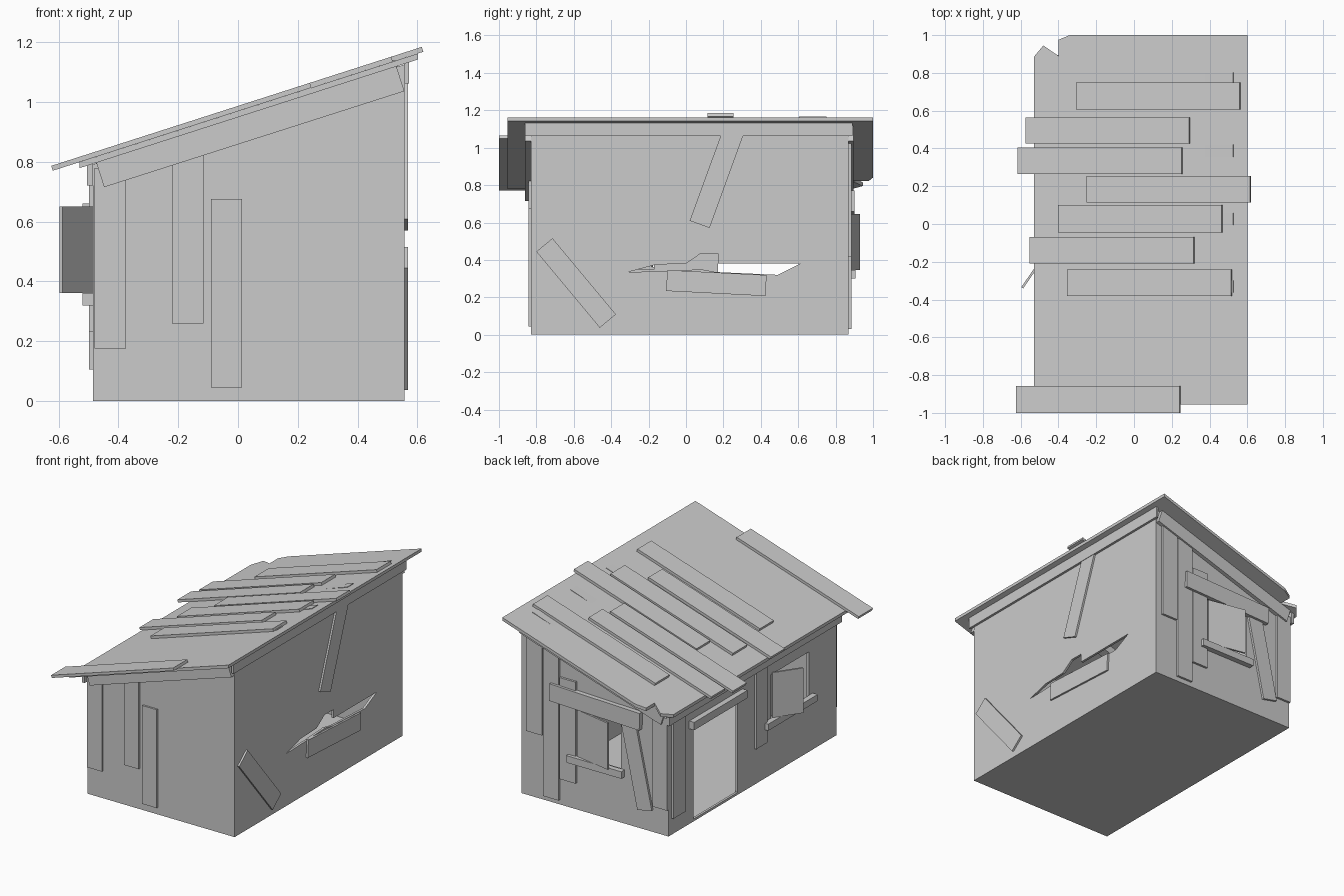
import bpy, bmesh
from mathutils import Vector

if "Cube" in bpy.data.objects:
    bpy.data.objects.remove(bpy.data.objects["Cube"])

SLOPE = 0.321           # roof rise per unit x
WALL = 0.015
XL, XR, YF, YB = -0.485, 0.557, -0.83, 0.87


def prism(name, pts, axis, a, b, shear=0.0, cutter=False):
    """Extrude a 2D outline along an axis from a to b."""
    place = {'x': lambda u, v, d: (d, u, v),
             'y': lambda u, v, d: (u, d, v),
             'z': lambda u, v, d: (u, v, d + shear * u)}[axis]
    bm = bmesh.new()
    lo = [bm.verts.new(place(u, v, a)) for u, v in pts]
    hi = [bm.verts.new(place(u, v, b)) for u, v in pts]
    n = len(pts)
    bm.faces.new(lo)
    bm.faces.new(hi)
    for i in range(n):
        j = (i + 1) % n
        bm.faces.new((lo[i], lo[j], hi[j], hi[i]))
    bmesh.ops.recalc_face_normals(bm, faces=bm.faces)
    me = bpy.data.meshes.new(name)
    bm.to_mesh(me)
    bm.free()
    ob = bpy.data.objects.new(name, me)
    bpy.context.collection.objects.link(ob)
    if cutter:
        ob.hide_render = True
        ob.display_type = 'WIRE'
    return ob


def rect(u0, u1, v0, v1):
    return [(u0, v0), (u1, v0), (u1, v1), (u0, v1)]


def board(name, axis, p, q, width, a, b):
    """Straight board along centre line p-q, lying across the given axis."""
    p, q = Vector(p), Vector(q)
    d = (q - p).normalized()
    s = Vector((-d.y, d.x)) * width / 2
    return prism(name, [p - s, q - s, q + s, p + s], axis, a, b)


def under_roof(x, base=0.947):
    return base + SLOPE * x


# Hollow wall shell with sloping top
shell = prism("walls", [(XL, 0), (XR, 0), (XR, under_roof(XR)), (XL, under_roof(XL))],
              'y', YF, YB)
il, ir = XL + WALL, XR - WALL
cutters = [
    prism("cut_room", [(il, 0.01), (ir, 0.01), (ir, 1.4), (il, 1.4)], 'y',
          YF + WALL, YB - WALL, cutter=True),
    prism("cut_door", rect(0.17, 0.617, 0.015, 0.63), 'x', XL - 0.1, XL + 0.1, cutter=True),
    prism("cut_side_window", rect(-0.55, -0.17, 0.35, 0.64), 'x', XL - 0.1, XL + 0.1, cutter=True),
    prism("cut_back_window", rect(-0.15, 0.16, 0.34, 0.66), 'y', YB - 0.1, YB + 0.1, cutter=True),
    prism("cut_broken_hole", [(-0.31, 0.335), (-0.16, 0.375), (0, 0.38), (0.08, 0.435),
                              (0.17, 0.435), (0.17, 0.38), (0.61, 0.38), (0.49, 0.32),
                              (0.16, 0.335), (0.08, 0.35), (-0.1, 0.34)],
          'x', XR - 0.1, XR + 0.1, cutter=True),
]
for c in cutters:
    m = shell.modifiers.new(c.name, 'BOOLEAN')
    m.operation = 'DIFFERENCE'
    m.solver = 'EXACT'
    m.object = c

# Roof sheet with broken corner
prism("roof", [(-0.53, -0.955), (0.602, -0.955), (0.602, 1.0), (-0.34, 1.0), (-0.4, 0.975),
               (-0.4, 0.89), (-0.48, 0.945), (-0.53, 0.885)], 'z', 0.949, 0.969, SLOPE)

# Loose planks on the roof: x0, x1, y0, y1
planks = [(-0.305, 0.56, 0.605, 0.75), (-0.572, 0.295, 0.425, 0.565),
          (-0.613, 0.255, 0.265, 0.405), (-0.25, 0.617, 0.115, 0.255),
          (-0.4, 0.467, -0.045, 0.1), (-0.55, 0.318, -0.21, -0.07),
          (-0.353, 0.515, -0.38, -0.24), (-0.622, 0.243, -1.0, -0.857)]
for i, (x0, x1, y0, y1) in enumerate(planks):
    board(f"roof_plank_{i + 1}", 'y', (x0, under_roof(x0, 0.978)), (x1, under_roof(x1, 0.978)),
          0.017, y0, y1)

# Rafters, their upper ends just poking through the roof
for i, y in enumerate((0.77, 0.388, 0.026, -0.33)):
    board(f"rafter_{i + 1}", 'y', (-0.47, 0.765), (0.535, 1.113), 0.06, y - 0.032, y + 0.032)

# Sloping trim on the gable ends, straight trim on the eaves
for name, a, b in (("front_rake", YF - 0.032, YF), ("back_rake", YB, YB + 0.025)):
    board(name, 'y', (-0.461, 0.757), (0.543, 1.078), 0.088, a, b)
prism("high_fascia", rect(-0.86, 0.89, 1.062, 1.135), 'x', XR, XR + 0.015)
prism("low_fascia", rect(-0.86, 0.89, 0.72, 0.795), 'x', XL - 0.02, XL)

# Front wall boards
for i, (x0, x1, z0, z1) in enumerate([(-0.48, -0.375, 0.175, 0.78),
                                      (-0.22, -0.115, 0.26, 0.86),
                                      (-0.09, 0.013, 0.045, 0.675)]):
    prism(f"front_board_{i + 1}", rect(x0, x1, z0, z1), 'y', YF - 0.012, YF)

# Right wall boards
for i, (p, q, w) in enumerate([((0.073, 0.59), (0.255, 1.09), 0.113),
                               ((-0.418, 0.073), (-0.757, 0.48), 0.112),
                               ((-0.103, 0.29), (0.428, 0.263), 0.112)]):
    board(f"right_board_{i + 1}", 'x', p, q, w, XR, XR + 0.012)

# Back wall boards
for i, (x0, x1, z0, z1) in enumerate([(0.403, 0.516, 0.415, 1.05), (0.284, 0.396, 0.03, 0.98),
                                      (0.165, 0.279, 0.17, 0.82), (-0.485, -0.38, 0.17, 0.76)]):
    prism(f"back_board_{i + 1}", rect(x0, x1, z0, z1), 'y', YB, YB + 0.014)
board("back_brace", 'y', (-0.325, 0.13), (-0.2, 0.7), 0.105, YB, YB + 0.014)

# Back window: header, sill and shutter ajar
board("back_window_header", 'y', (0.34, 0.715), (-0.3, 0.695), 0.11, YB, YB + 0.03)
prism("back_window_sill", rect(-0.175, 0.215, 0.3, 0.345), 'y', YB, YB + 0.035)
board("back_shutter", 'z', (0.155, 0.875), (-0.095, 0.925), 0.012, 0.347, 0.645)

# Left wall boards, door header, window sill and shutter ajar
prism("left_board_1", rect(0.71, 0.84, 0.105, 0.76), 'x', XL - 0.013, XL)
prism("left_board_2", rect(-0.115, 0.0, 0.23, 0.76), 'x', XL - 0.013, XL)
prism("door_header", rect(0.12, 0.66, 0.61, 0.66), 'x', XL - 0.035, XL)
prism("side_window_sill", rect(-0.59, -0.09, 0.32, 0.362), 'x', XL - 0.035, XL)
board("side_shutter", 'z', (-0.483, -0.18), (-0.592, -0.338), 0.012, 0.362, 0.65)
